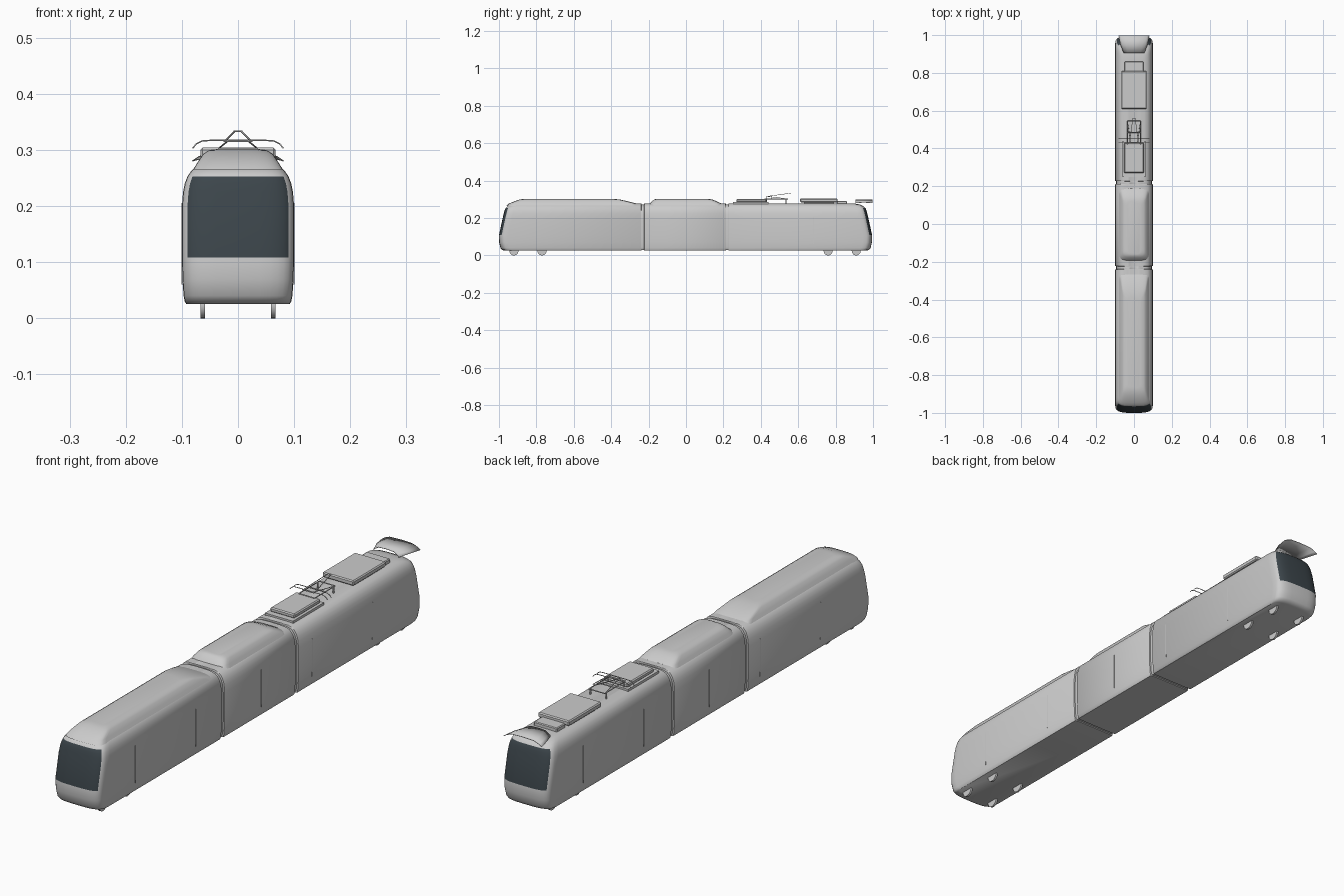
import bpy, bmesh, math
from mathutils import Vector

if "Cube" in bpy.data.objects:
    bpy.data.objects.remove(bpy.data.objects["Cube"], do_unlink=True)


def material(name, rgb):
    m = bpy.data.materials.new(name)
    m.use_nodes = True
    m.diffuse_color = (*rgb, 1)
    m.node_tree.nodes["Principled BSDF"].inputs["Base Color"].default_value = (*rgb, 1)
    return m


GREY = material("light grey", (0.6, 0.6, 0.6))
GLASS = material("dark glass", (0.045, 0.06, 0.07))
SEG = 16  # segments round each end of a plan outline


def finish(name, bm, smooth=None):
    bmesh.ops.recalc_face_normals(bm, faces=bm.faces)
    me = bpy.data.meshes.new(name)
    bm.to_mesh(me)
    bm.free()
    ob = bpy.data.objects.new(name, me)
    bpy.context.collection.objects.link(ob)
    me.materials.append(GREY)
    if smooth:
        bpy.ops.object.select_all(action='DESELECT')
        ob.select_set(True)
        bpy.context.view_layer.objects.active = ob
        bpy.ops.object.shade_smooth_by_angle(angle=math.radians(smooth))
    return ob


def outline(w, y0, r0, y1, r1):
    """Plan outline with superellipse ends of depth r0 (front) and r1 (back)."""
    pts = []
    for y, r, s in ((y0, r0, 1), (y1, r1, -1)):
        for i in range(SEG + 1):
            a = math.pi * i / SEG
            c, k = math.cos(a), abs(math.sin(a))
            x = math.copysign(abs(c) ** 0.57, c) * w
            pts.append((-s * x, y + s * r * (1 - k ** 0.57)))
    return pts


def stack(name, levels, glass=(), glass_z=(0, 0), smooth=35):
    """Loft plan outlines (z, w, y0, r0, y1, r1) upward and cap them."""
    bm = bmesh.new()
    rings = [[bm.verts.new((x, y, z)) for x, y in outline(*lv)] for z, *lv in levels]
    n = len(rings[0])
    for a, b in zip(rings, rings[1:]):
        for i in range(n):
            j = (i + 1) % n
            f = bm.faces.new((a[i], a[j], b[j], b[i]))
            z = f.calc_center_median().z
            end, col = divmod(i, SEG + 1)
            if end in glass and 3 <= col <= SEG - 4 and glass_z[0] < z < glass_z[1]:
                f.material_index = 1
    bm.faces.new(rings[0])
    bm.faces.new(rings[-1])
    ob = finish(name, bm, smooth)
    ob.data.materials.append(GLASS)
    return ob


# Body shell: height, half width, setback of a cab end
SHELL = [(0.025, 0.092, 0.03), (0.03, 0.095, 0.016), (0.04, 0.097, 0.008),
         (0.07, 0.099, 0.001), (0.108, 0.1, 0), (0.2, 0.1, 0.02),
         (0.225, 0.098, 0.026), (0.24, 0.095, 0.03), (0.253, 0.09, 0.035),
         (0.263, 0.083, 0.045), (0.272, 0.073, 0.065), (0.277, 0.055, 0.09),
         (0.278, 0.03, 0.12)]


def car(name, y0, y1, cabs=()):
    lv = []
    for z, w, d in SHELL:
        e0 = (y0 + d, 0.05) if 0 in cabs else (y0, 0.004)
        e1 = (y1 - d, 0.05) if 1 in cabs else (y1, 0.004)
        lv.append((z, w, *e0, *e1))
    stack(name, lv, cabs, (0.108, 0.253))


car("front_car", -1.0, -0.238, (0,))
car("middle_car", -0.225, 0.213)
car("rear_car", 0.226, 0.995, (1,))

# Gangway bellows between cars
for name, y in (("front_bellows", -0.2315), ("rear_bellows", 0.2195)):
    stack(name, [(z + (0.004 if z < 0.1 else -0.006), w - 0.006,
                  y - 0.012, 0.001, y + 0.012, 0.001) for z, w, d in SHELL])


# Raised roof fairings
def fairing(name, y0, y1, slope0, slope1):
    stack(name, [(z, w, y0 + slope0 * t, 0.04, y1 - slope1 * t, 0.04)
                 for z, w, t in ((0.265, 0.08, 0), (0.278, 0.072, 0.2), (0.293, 0.062, 0.75),
                                 (0.299, 0.052, 1), (0.302, 0.035, 1.3))])


fairing("front_roof_fairing", -0.96, -0.245, 0.07, 0.11)
fairing("middle_roof_fairing", -0.2, 0.2, 0.03, 0.06)


def box(name, x, y, z, bevel=0.0):
    """Box from (min, max) ranges."""
    bm = bmesh.new()
    bmesh.ops.create_cube(bm, size=1)
    for v in bm.verts:
        v.co = [(r[0] + r[1]) / 2 + c * (r[1] - r[0]) for c, r in zip(v.co, (x, y, z))]
    if bevel:
        bmesh.ops.bevel(bm, geom=bm.edges[:], offset=bevel, segments=1, affect='EDGES')
    return finish(name, bm)


# Rooftop equipment
box("large_roof_unit", (-0.067, 0.067), (0.61, 0.81), (0.284, 0.304), 0.004)
box("large_unit_mount", (-0.055, 0.055), (0.63, 0.79), (0.27, 0.286))
box("small_roof_unit", (-0.05, 0.05), (0.808, 0.86), (0.27, 0.292), 0.003)
box("front_roof_unit", (-0.052, 0.052), (0.27, 0.43), (0.284, 0.301), 0.004)
box("front_unit_mount", (-0.06, 0.06), (0.25, 0.44), (0.27, 0.285))

# Arched cowl over the rear cab
bm = bmesh.new()
rows = []
for y, w, low in ((0.905, 0.055, 0.281), (0.95, 0.072, 0.284), (0.998, 0.082, 0.281)):
    arch = ((-1, low), (-0.85, 0.289), (-0.6, 0.297), (0, 0.299))
    pts = arch + tuple((-t, z) for t, z in arch[-2::-1])
    rows.append([bm.verts.new((w * t, y, z)) for t, z in pts])
for a, b in zip(rows, rows[1:]):
    for i in range(len(a) - 1):
        bm.faces.new((a[i], a[i + 1], b[i + 1], b[i]))
cowl = finish("rear_cab_cowl", bm, 30)
cowl.modifiers.new("thickness", 'SOLIDIFY').thickness = 0.002


# Pantograph from thin tubes
def tube(name, pts, r=0.0014):
    cu = bpy.data.curves.new(name, 'CURVE')
    cu.dimensions = '3D'
    cu.bevel_depth = r
    cu.bevel_resolution = 1
    cu.use_fill_caps = True
    sp = cu.splines.new('POLY')
    sp.points.add(len(pts) - 1)
    for p, co in zip(sp.points, pts):
        p.co = (*co, 1)
    ob = bpy.data.objects.new(name, cu)
    bpy.context.collection.objects.link(ob)
    cu.materials.append(GREY)


for side, s in (("left", 1), ("right", -1)):
    tube(side + "_base_rail", [(s * 0.034, 0.42, 0.302), (s * 0.034, 0.545, 0.302)], 0.002)
    for i, y in enumerate((0.43, 0.535)):
        tube(f"{side}_base_leg_{i}", [(s * 0.034, y, 0.274), (s * 0.034, y, 0.302)], 0.003)
    tube(side + "_lower_arm", [(s * 0.034, 0.54, 0.303), (s * 0.018, 0.43, 0.316)])
    tube(side + "_upper_arm", [(s * 0.024, 0.43, 0.315), (s * 0.006, 0.56, 0.333)])
for i, y in enumerate((0.42, 0.485, 0.545)):
    tube(f"base_crossbar_{i}", [(-0.034, y, 0.302), (0.034, y, 0.302)], 0.002)
tube("arm_top_bar", [(-0.008, 0.56, 0.333), (0.008, 0.56, 0.333)])
tube("arm_joint_bar", [(-0.026, 0.43, 0.315), (0.026, 0.43, 0.315)])
bow = [(0.081, 0.303), (0.074, 0.311), (0.064, 0.316), (0.05, 0.317)]
for i, y in enumerate((0.432, 0.455)):
    tube(f"contact_bow_{i}", [(-x, y, z) for x, z in bow] + [(x, y, z) for x, z in bow[::-1]])

# Wheels
for i, y in enumerate((-0.92, -0.77, 0.76, 0.91)):
    for side, s in (("left", 1), ("right", -1)):
        bm = bmesh.new()
        bmesh.ops.create_cone(bm, cap_ends=True, segments=24, radius1=0.024, radius2=0.024, depth=0.008)
        for v in bm.verts:
            v.co = Vector((v.co.z + s * 0.063, v.co.x + y, v.co.y + 0.024))
        finish(f"{side}_wheel_{i}", bm, 30)

# Door seams on both sides
for side, s in (("left", 1), ("right", -1)):
    for i, y in enumerate((-0.68, -0.31, 0.0, 0.4, 0.77)):
        box(f"{side}_door_seam_{i}", sorted((s * 0.097, s * 0.1006)),
            (y * s * -1 - 0.001, y * s * -1 + 0.001), (0.06, 0.205))
